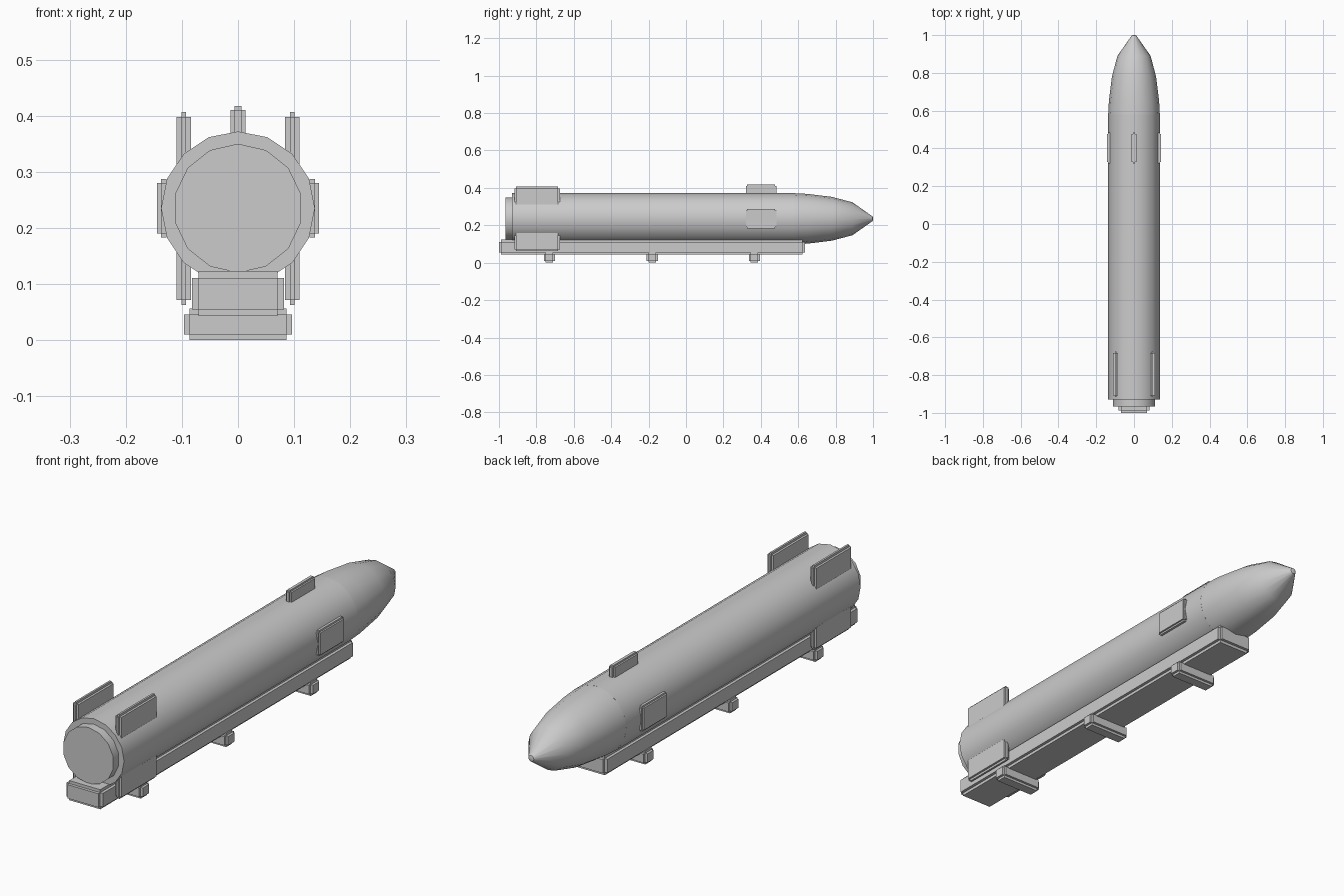
import bpy, bmesh, math

if "Cube" in bpy.data.objects:
    bpy.data.objects.remove(bpy.data.objects["Cube"])

AXIS_Z = 0.235


def finish(name, bm, smooth):
    bmesh.ops.recalc_face_normals(bm, faces=bm.faces)
    me = bpy.data.meshes.new(name)
    bm.to_mesh(me)
    bm.free()
    ob = bpy.data.objects.new(name, me)
    bpy.context.collection.objects.link(ob)
    if smooth:
        bpy.ops.object.select_all(action='DESELECT')
        ob.select_set(True)
        bpy.context.view_layer.objects.active = ob
        bpy.ops.object.shade_smooth_by_angle(angle=math.radians(35))
    return ob


def lathe(name, profile, sides):
    """Closed revolve of (y, radius) rings around the long axis."""
    bm = bmesh.new()
    rings = []
    for y, r in profile:
        rings.append([bm.verts.new((r * math.sin(2 * math.pi * i / sides), y,
                                    AXIS_Z + r * math.cos(2 * math.pi * i / sides)))
                      for i in range(sides)])
    for a, b in zip(rings, rings[1:]):
        for i in range(sides):
            j = (i + 1) % sides
            bm.faces.new((a[i], a[j], b[j], b[i]))
    bm.faces.new(rings[0])
    bm.faces.new(rings[-1])
    return finish(name, bm, True)


def stepped_box(name, x, y, z, step):
    """Box with rebated edges: three crossing boxes, each full size on one axis."""
    bm = bmesh.new()
    lims = (x, y, z)
    for full in range(3):
        made = bmesh.ops.create_cube(bm, size=1)["verts"]
        for v in made:
            for k in range(3):
                lo, hi = lims[k]
                s = 0 if k == full else step[k]
                v.co[k] = lo + s if v.co[k] < 0 else hi - s
    return finish(name, bm, False)


# Main tube, rear plate and nose
lathe("body_tube", [(-0.93, 0.137), (0.58, 0.137)], 16)
lathe("rear_plate", [(-0.965, 0.115), (-0.92, 0.115)], 14)
lathe("nose_cone", [(0.575, 0.137), (0.65, 0.133), (0.78, 0.117),
                    (0.89, 0.088), (0.998, 0.012), (1.0, 0.006)], 16)

# Launch rail and its cross feet
stepped_box("rail", (-0.082, 0.082), (-1.0, 0.636), (0.043, 0.123), (0.012, 0.012, 0.012))
for i, y in enumerate((-0.73, -0.18, 0.366)):
    stepped_box(f"rail_foot_{i}", (-0.096, 0.096), (y - 0.03, y + 0.03), (0.002 - 0.002, 0.056),
                (0.01, 0.01, 0.01))

# Rear fins and forward side plates
for s, side in ((-1, "left"), (1, "right")):
    stepped_box(f"rear_fin_{side}", (s * 0.097 - 0.013, s * 0.097 + 0.013),
                (-0.917, -0.675), (0.063, 0.407), (0.009, 0.009, 0.009))
    stepped_box(f"front_plate_{side}", (s * 0.132 - 0.012, s * 0.132 + 0.012),
                (0.32, 0.484), (0.183, 0.287), (0.007, 0.007, 0.007))

# Top forward fin
stepped_box("front_fin_top", (-0.013, 0.013), (0.32, 0.484), (0.313, 0.417), (0.007, 0.007, 0.007))
